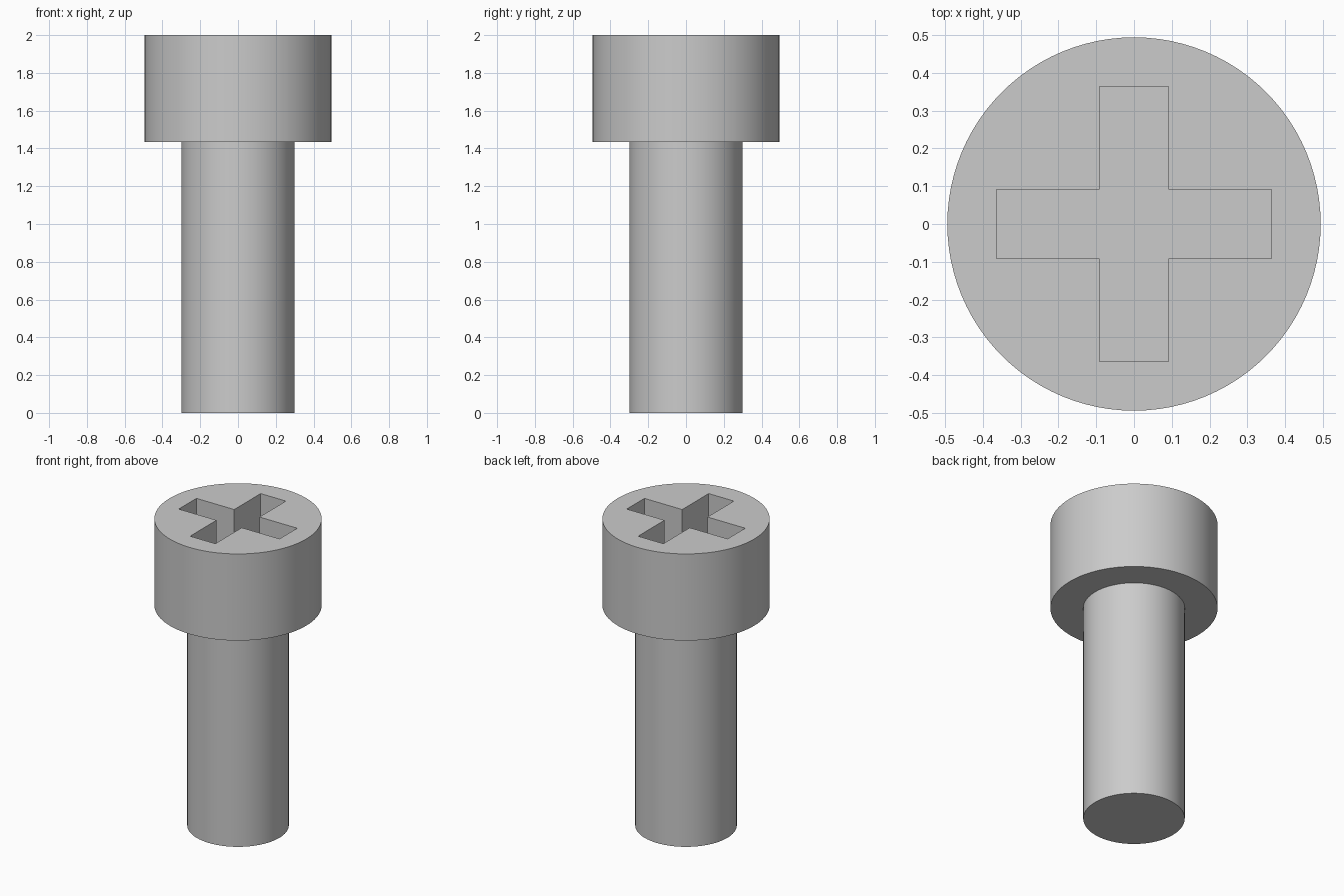
import bpy

# Remove the default cube
cube = bpy.data.objects.get("Cube")
if cube:
    bpy.data.objects.remove(cube, do_unlink=True)

# Main dimensions
HEIGHT = 2.0
HEAD_BOTTOM = 1.435
HEAD_RADIUS = 0.494
SHAFT_RADIUS = 0.3
SLOT_LENGTH = 0.727
SLOT_WIDTH = 0.182
SLOT_DEPTH = 0.3

steel = bpy.data.materials.new("grey steel")
steel.use_nodes = True
colour = (0.6, 0.6, 0.6, 1.0)
steel.diffuse_color = colour
steel.node_tree.nodes["Principled BSDF"].inputs["Base Color"].default_value = colour


def cylinder(name, radius, bottom, top):
    bpy.ops.mesh.primitive_cylinder_add(
        vertices=96, radius=radius, depth=top - bottom,
        location=(0, 0, (bottom + top) / 2))
    obj = bpy.context.object
    obj.name = name
    obj.data.materials.append(steel)
    return obj


def slot_cutter(name, size_x, size_y):
    # Box that reaches above the head so the cut is open at the top
    bpy.ops.mesh.primitive_cube_add(size=1, location=(0, 0, HEIGHT))
    obj = bpy.context.object
    obj.name = name
    obj.scale = (size_x, size_y, SLOT_DEPTH * 2)
    bpy.ops.object.transform_apply(location=False, rotation=False, scale=True)
    obj.data.materials.append(steel)
    obj.hide_render = True
    return obj


def smooth(obj):
    bpy.ops.object.select_all(action="DESELECT")
    obj.select_set(True)
    bpy.context.view_layer.objects.active = obj
    bpy.ops.object.shade_smooth_by_angle()


# Shaft, seated slightly inside the head
shaft = cylinder("shaft", SHAFT_RADIUS, 0, HEAD_BOTTOM + 0.02)
smooth(shaft)

# Head with a cross-shaped drive recess
head = cylinder("head", HEAD_RADIUS, HEAD_BOTTOM, HEIGHT)
cutters = [slot_cutter("slot_cutter_across", SLOT_LENGTH, SLOT_WIDTH),
           slot_cutter("slot_cutter_along", SLOT_WIDTH, SLOT_LENGTH)]
bpy.context.view_layer.objects.active = head
for cutter in cutters:
    cut = head.modifiers.new("drive recess", "BOOLEAN")
    cut.operation = "DIFFERENCE"
    cut.solver = "EXACT"
    cut.object = cutter
    bpy.ops.object.modifier_apply(modifier=cut.name)
for cutter in cutters:
    bpy.data.objects.remove(cutter, do_unlink=True)
smooth(head)
